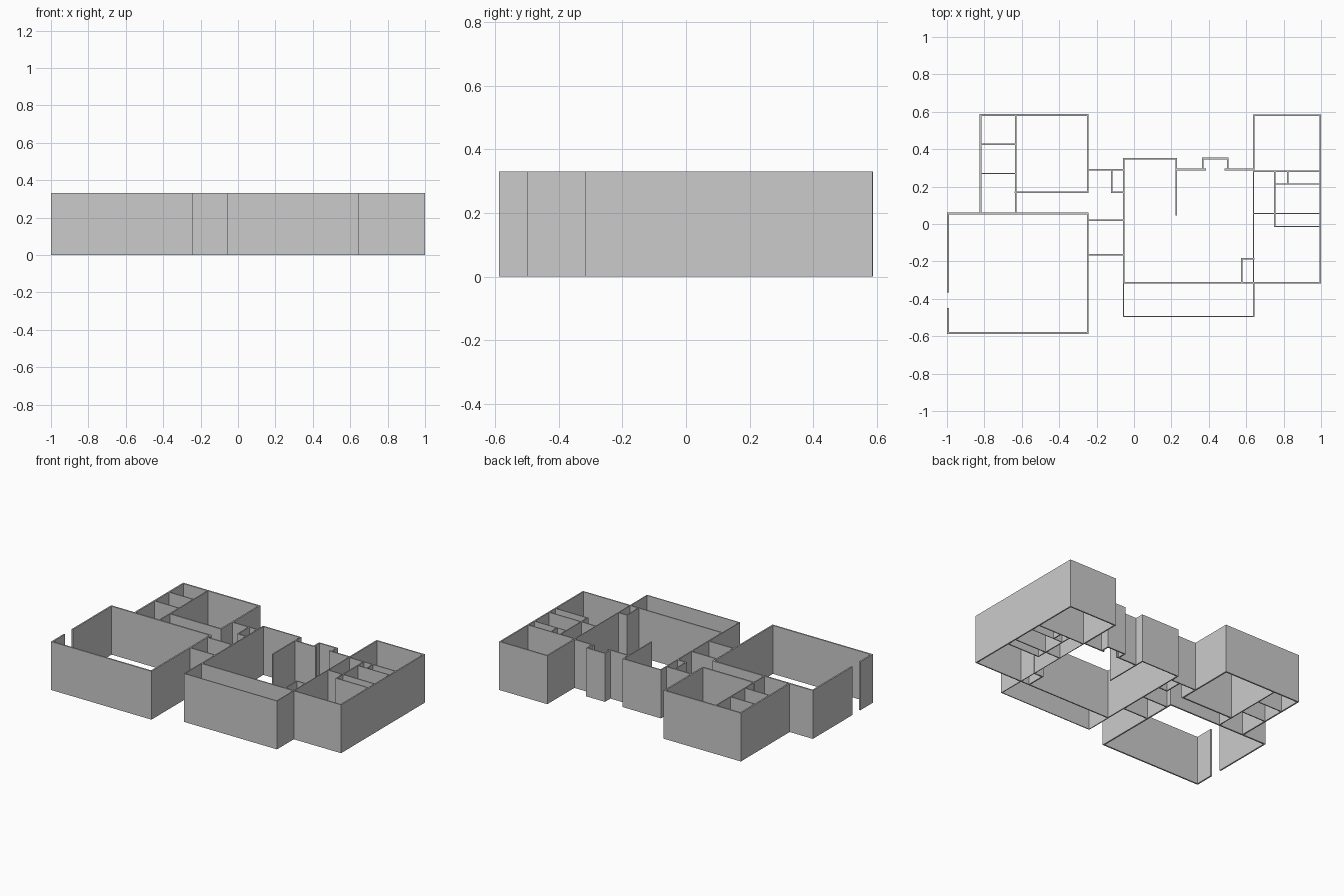
import bpy
import bmesh

if "Cube" in bpy.data.objects:
    bpy.data.objects.remove(bpy.data.objects["Cube"])

HEIGHT = 0.33
THICK, THIN = 0.010, 0.005

plaster = bpy.data.materials.new("grey plaster")
plaster.diffuse_color = (0.6, 0.6, 0.6, 1)
plaster.use_nodes = True
plaster.node_tree.nodes["Principled BSDF"].inputs["Base Color"].default_value = plaster.diffuse_color


def walls(name, *paths, t=THICK):
    """One object of full-height straight walls along each centre-line path."""
    bm = bmesh.new()
    for path in paths:
        for (x0, y0), (x1, y1) in zip(path, path[1:]):
            box = bmesh.ops.create_cube(bm, size=1)["verts"]
            for v in box:
                v.co.x = (x0 + x1) / 2 + v.co.x * (abs(x1 - x0) + t)
                v.co.y = (y0 + y1) / 2 + v.co.y * (abs(y1 - y0) + t)
                v.co.z = (v.co.z + 0.5) * HEIGHT
    mesh = bpy.data.meshes.new(name)
    bm.to_mesh(mesh)
    bm.free()
    mesh.materials.append(plaster)
    bpy.context.collection.objects.link(bpy.data.objects.new(name, mesh))


# Shared wall lines
L, R = -0.995, 0.995          # outer left and right
BACK, FRONT = 0.582, -0.582   # outer back and front
GX = -0.247                   # right side of the left wing
HX = -0.055                   # left side of the hall
WX = 0.640                    # left side of the right wing

# Garage, with a door opening in its left wall
walls("garage_walls",
      [(L, -0.36), (L, 0.056), (GX, 0.056), (GX, FRONT), (L, FRONT), (L, -0.455)])

# Back left bedroom and its small side rooms
walls("left_bedroom_walls",
      [(-0.82, 0.056), (-0.82, BACK), (GX, BACK), (GX, 0.17), (-0.633, 0.17)])
walls("left_side_room_walls",
      [(-0.633, 0.056), (-0.633, BACK)],
      [(-0.82, 0.426), (-0.633, 0.426)],
      [(-0.82, 0.27), (-0.633, 0.27)], t=0.007)

# Passage between the left wing and the hall
walls("passage_walls",
      [(GX, 0.291), (HX, 0.291)],
      [(-0.12, 0.291), (-0.12, 0.17), (HX, 0.17)],
      [(GX, 0.02), (HX, 0.02)],
      [(GX, -0.165), (HX, -0.165)], t=0.008)

# Central hall with dividing wall
walls("hall_walls",
      [(HX, -0.313), (HX, 0.350), (0.227, 0.350), (0.227, 0.05)], t=0.008)
walls("hall_front_wall", [(HX, -0.313), (R, -0.313)], t=0.008)

# Back wall with a recessed niche
walls("niche_walls",
      [(0.227, 0.291), (0.38, 0.291)],
      [(0.368, 0.291), (0.368, 0.350), (0.501, 0.350), (0.501, 0.291)],
      [(0.489, 0.291), (WX, 0.291)], t=0.009)

# Small closet beside the right wing
walls("closet_walls", [(0.575, -0.313), (0.575, -0.186), (WX, -0.186)], t=0.008)

# Right wing outer walls and small rooms
walls("right_wing_walls",
      [(WX, 0.282), (WX, BACK), (R, BACK), (R, -0.313)], t=0.009)
walls("right_wing_inner_wall", [(WX, -0.313), (WX, 0.282)], t=THIN)
walls("right_room_walls",
      [(WX, 0.282), (R, 0.282)],
      [(0.752, 0.282), (0.752, -0.013), (R, -0.013)],
      [(0.822, 0.282), (0.822, 0.215)],
      [(WX, 0.056), (R, 0.056)], t=0.007)
walls("right_room_thin_wall", [(0.752, 0.215), (R, 0.215)], t=THIN)

# Front porch enclosure
walls("porch_walls",
      [(HX - 0.002, -0.313), (HX - 0.002, -0.495), (WX, -0.495), (WX, -0.313)], t=0.006)
